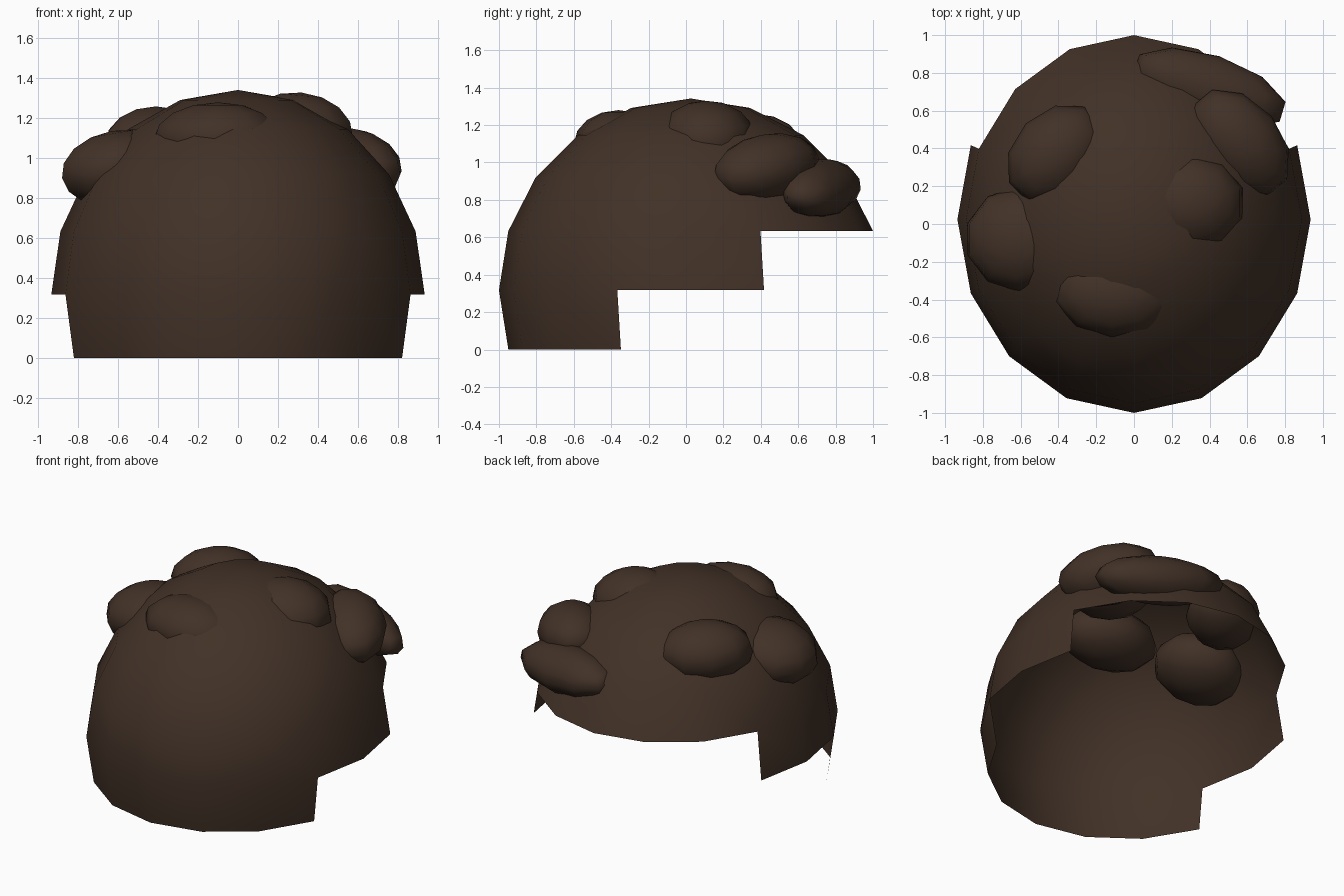
import bpy, bmesh
from math import radians
from mathutils import Matrix, Vector, Euler

cube = bpy.data.objects.get("Cube")
if cube:
    bpy.data.objects.remove(cube)

# Single dark brown colour
brown = bpy.data.materials.new("dark_brown")
brown.use_nodes = True
colour = (0.054, 0.031, 0.020, 1)
brown.diffuse_color = colour
bsdf = brown.node_tree.nodes["Principled BSDF"]
bsdf.inputs["Base Color"].default_value = colour
bsdf.inputs["Roughness"].default_value = 0.9


def ellipsoid(name, centre, radii, turn, segments, rings, keep=None):
    """Smooth ellipsoid; keep(face centre on the unit sphere) trims it open."""
    bm = bmesh.new()
    bmesh.ops.create_uvsphere(bm, u_segments=segments, v_segments=rings, radius=1)
    if keep:
        cut = [f for f in bm.faces if not keep(f.calc_center_median())]
        bmesh.ops.delete(bm, geom=cut, context="FACES")
    rotation = Euler([radians(a) for a in turn]).to_matrix().to_4x4()
    bm.transform(Matrix.Translation(centre) @ rotation @ Matrix.Diagonal((*radii, 1)))
    for face in bm.faces:
        face.smooth = True
    mesh = bpy.data.meshes.new(name)
    bm.to_mesh(mesh)
    bm.free()
    mesh.materials.append(brown)
    obj = bpy.data.objects.new(name, mesh)
    bpy.context.collection.objects.link(obj)
    return obj


# Open cap: stepped rim, lowest at the front and highest at the back
def cap_faces(c):
    if c.z > 0.3:
        return True
    if c.z > 0:
        return c.y < 0.38
    return c.z > -0.3 and c.y < -0.38


ellipsoid("cap_shell", Vector((0, 0.025, 0.317)), (0.935, 1.025, 1.025),
          (0, 0, 0), 16, 10, cap_faces)

# Rounded lumps: centre, radii, turn in degrees
lumps = {
    "front_lump": ((-0.10, -0.36, 1.10), (0.33, 0.24, 0.18), (0, 0, -4)),
    "right_lump": ((-0.60, -0.08, 0.95), (0.30, 0.28, 0.19), (0, -10, 0)),
    "back_right_lump": ((-0.41, 0.37, 1.07), (0.30, 0.23, 0.19), (0, 0, 45)),
    "top_left_lump": ((0.30, 0.11, 1.13), (0.29, 0.26, 0.20), (0, 5, 0)),
    "left_lump": ((0.56, 0.43, 0.97), (0.33, 0.22, 0.18), (0, 10, -50)),
    "back_left_lump": ((0.40, 0.72, 0.86), (0.43, 0.18, 0.15), (-12, 6, -18)),
}
for name, (centre, radii, turn) in lumps.items():
    ellipsoid(name, Vector(centre), radii, turn, 10, 8)
